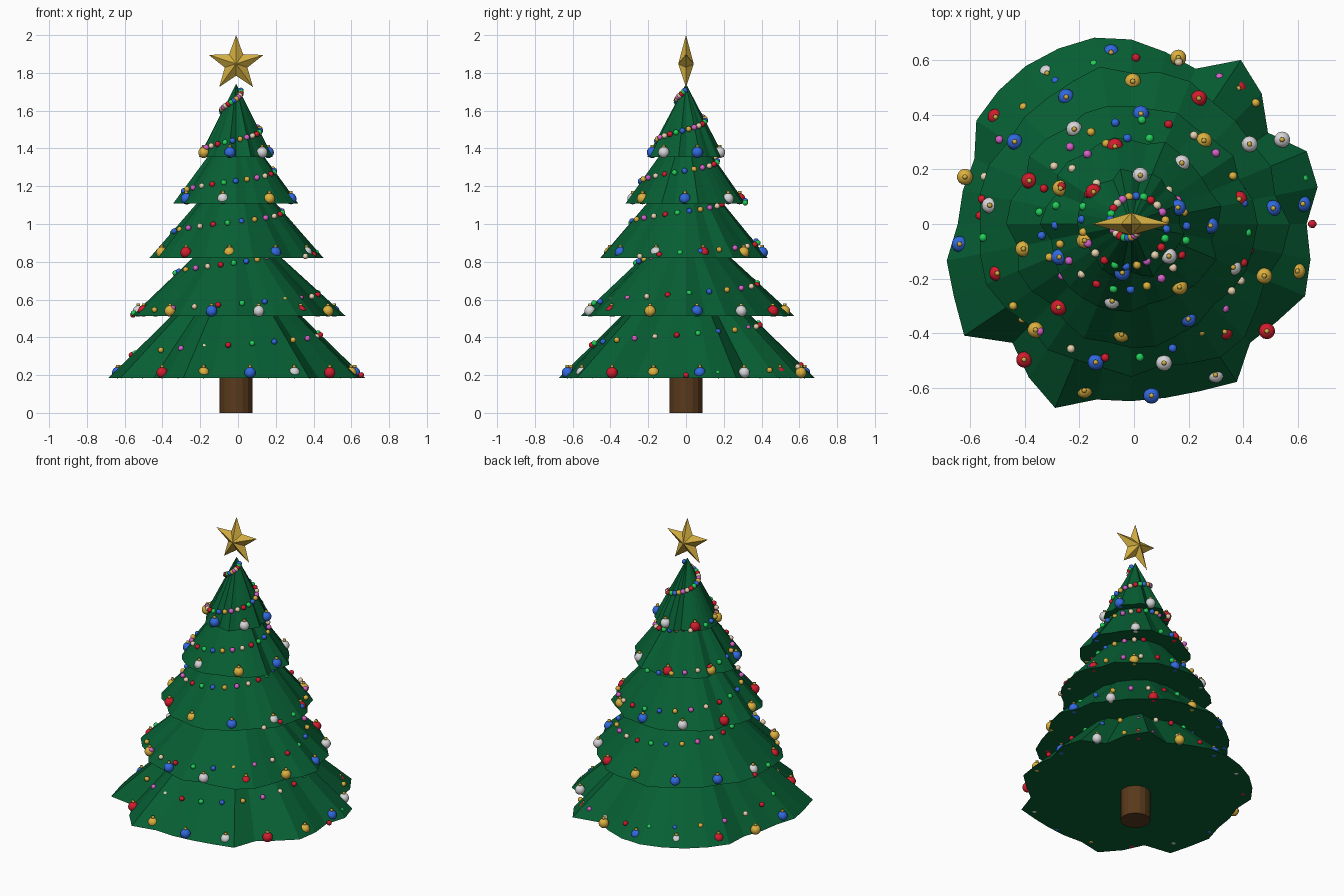
import bpy, bmesh
from math import sin, cos, pi, tau, radians
from mathutils import Matrix, Vector

cube = bpy.data.objects.get("Cube")
if cube:
    bpy.data.objects.remove(cube, do_unlink=True)


def material(name, rgb, rough=0.6):
    m = bpy.data.materials.new(name)
    m.use_nodes = True
    m.diffuse_color = (*rgb, 1)
    bsdf = m.node_tree.nodes["Principled BSDF"]
    bsdf.inputs["Base Color"].default_value = (*rgb, 1)
    bsdf.inputs["Roughness"].default_value = rough
    return m


FOLIAGE = material("foliage green", (0.002, 0.115, 0.034))
BARK = material("bark brown", (0.1, 0.042, 0.012))
STAR = material("star gold", (0.66, 0.43, 0.055))
RED = material("red", (0.65, 0.012, 0.027))
BLUE = material("blue", (0.03, 0.14, 0.74))
SILVER = material("silver", (0.68, 0.68, 0.7))
GOLD = material("gold", (0.72, 0.44, 0.05))
GREEN = material("bright green", (0.015, 0.62, 0.1))
PINK = material("pink", (0.68, 0.12, 0.6))
CREAM = material("cream", (0.82, 0.66, 0.44))

CX = -0.01  # trunk axis


def finish(name, bm, mats, smooth=False):
    bmesh.ops.recalc_face_normals(bm, faces=bm.faces)
    mesh = bpy.data.meshes.new(name)
    bm.to_mesh(mesh)
    bm.free()
    for m in mats:
        mesh.materials.append(m)
    for p in mesh.polygons:
        p.use_smooth = smooth
    ob = bpy.data.objects.new(name, mesh)
    bpy.context.collection.objects.link(ob)
    return ob


def paint(verts, index):
    for f in {f for v in verts for f in v.link_faces}:
        f.material_index = index


def around(angle, r, z):
    return Vector((CX + r * cos(angle), r * sin(angle), z))


# Trunk
bm = bmesh.new()
bmesh.ops.create_cone(bm, cap_ends=True, segments=16, radius1=0.088, radius2=0.088,
                      depth=0.24, matrix=Matrix.Translation((CX, 0, 0.12)))
finish("trunk", bm, [BARK])

# Uneven rims, in percent of the mean radius
RAGGED = [96, 104, 104, 90, 101, 108, 92, 96, 101, 104, 104, 104, 103, 102, 93, 94,
          95, 103, 105, 110, 92, 101, 109, 98, 97, 97, 99, 104, 92, 96, 103, 100]
WAVY = [105, 97, 100, 96, 97, 97, 102, 102, 100, 106, 102, 100, 100, 98, 102, 102,
        100, 102, 104, 100, 95, 100, 97, 97, 101, 96, 100, 106, 106, 100, 96, 102]
GENTLE = [105, 103, 97, 102, 98, 96, 100, 97, 98, 100, 100, 96, 100, 102, 95, 102,
          104, 96, 102, 100, 94, 98, 103, 100, 103, 104, 100, 100, 96, 100, 103, 103]

# Foliage tiers: base height, apex height, mean rim radius, rim, rim shift, unevenness
TIERS = [(0.186, 0.85, 0.668, RAGGED, 0, 1), (0.512, 1.04, 0.553, WAVY, 0, 1),
         (0.821, 1.35, 0.44, GENTLE, 0, 1), (1.108, 1.56, 0.316, RAGGED, 21, 0.7),
         (1.354, 1.742, 0.191, RAGGED, 28, 1)]

for t, (base, apex, radius, edge, shift, uneven) in enumerate(TIERS):
    bm = bmesh.new()
    n = len(edge)
    rim = []
    for i in range(n):
        wave = 1 + uneven * (edge[(i + shift) % n] / 100 - 1)
        rim.append(bm.verts.new(around(tau * i / n, radius * wave, base)))
    top = bm.verts.new((CX, 0, apex))
    for i in range(n):
        bm.faces.new((rim[i], rim[(i + 1) % n], top))
    bm.faces.new(rim[::-1])
    finish(f"foliage_tier_{t + 1}", bm, [FOLIAGE])

# Hanging balls: count, first angle, first colour, ring radius, height
BALLS = [(16, -83.3, 0, 0.632, 0.213), (13, 144.8, 0, 0.522, 0.539), (10, 229, 2, 0.405, 0.849),
         (7, 307.5, 3, 0.29, 1.134), (6, 19.5, 0, 0.181, 1.379)]
BALL_COLOURS = [BLUE, SILVER, RED, GOLD, STAR]
SIZE = 0.03

for t, (count, start, first, ring, z) in enumerate(BALLS):
    bm = bmesh.new()
    for i in range(count):
        p = around(radians(start) + tau * i / count, ring, z)
        ball = bmesh.ops.create_uvsphere(bm, u_segments=14, v_segments=9, radius=SIZE,
                                         matrix=Matrix.Translation(p))
        paint(ball["verts"], (first + i) % 4)
        cap = bmesh.ops.create_cone(bm, cap_ends=True, segments=8, radius1=0.01, radius2=0.009,
                                    depth=0.014,
                                    matrix=Matrix.Translation(p + Vector((0, 0, SIZE + 0.003))))
        paint(cap["verts"], 4)
    finish(f"hanging_balls_{t + 1}", bm, BALL_COLOURS, smooth=True)

# Garland: one rising spiral of coloured beads lying on the tiers
BEAD_COLOURS = [RED, GREEN, BLUE, GOLD, PINK, CREAM]
BEADS, TURNS = 171, 7
bm = bmesh.new()
for i in range(BEADS):
    turn = TURNS * i / BEADS
    z = 0.2 + 0.2165 * turn
    base, apex, radius = [s for s in TIERS if s[0] <= z][-1][:3]
    r = max(radius * (apex - z) / (apex - base), 0) + 0.008
    bead = bmesh.ops.create_icosphere(bm, subdivisions=2, radius=0.0155,
                                      matrix=Matrix.Translation(around(tau * turn, r, z)))
    paint(bead["verts"], i % len(BEAD_COLOURS))
finish("bead_garland", bm, BEAD_COLOURS, smooth=True)

# Faceted star on top
bm = bmesh.new()
outline = []
for i in range(10):
    r = 0.152 if i % 2 == 0 else 0.063
    a = pi / 2 + i * pi / 5
    outline.append(bm.verts.new((CX + r * cos(a), 0, 1.848 + r * sin(a))))
for y in (-0.041, 0.041):
    peak = bm.verts.new((CX, y, 1.848))
    for i in range(10):
        bm.faces.new((outline[i], outline[(i + 1) % 10], peak))
finish("top_star", bm, [STAR])
